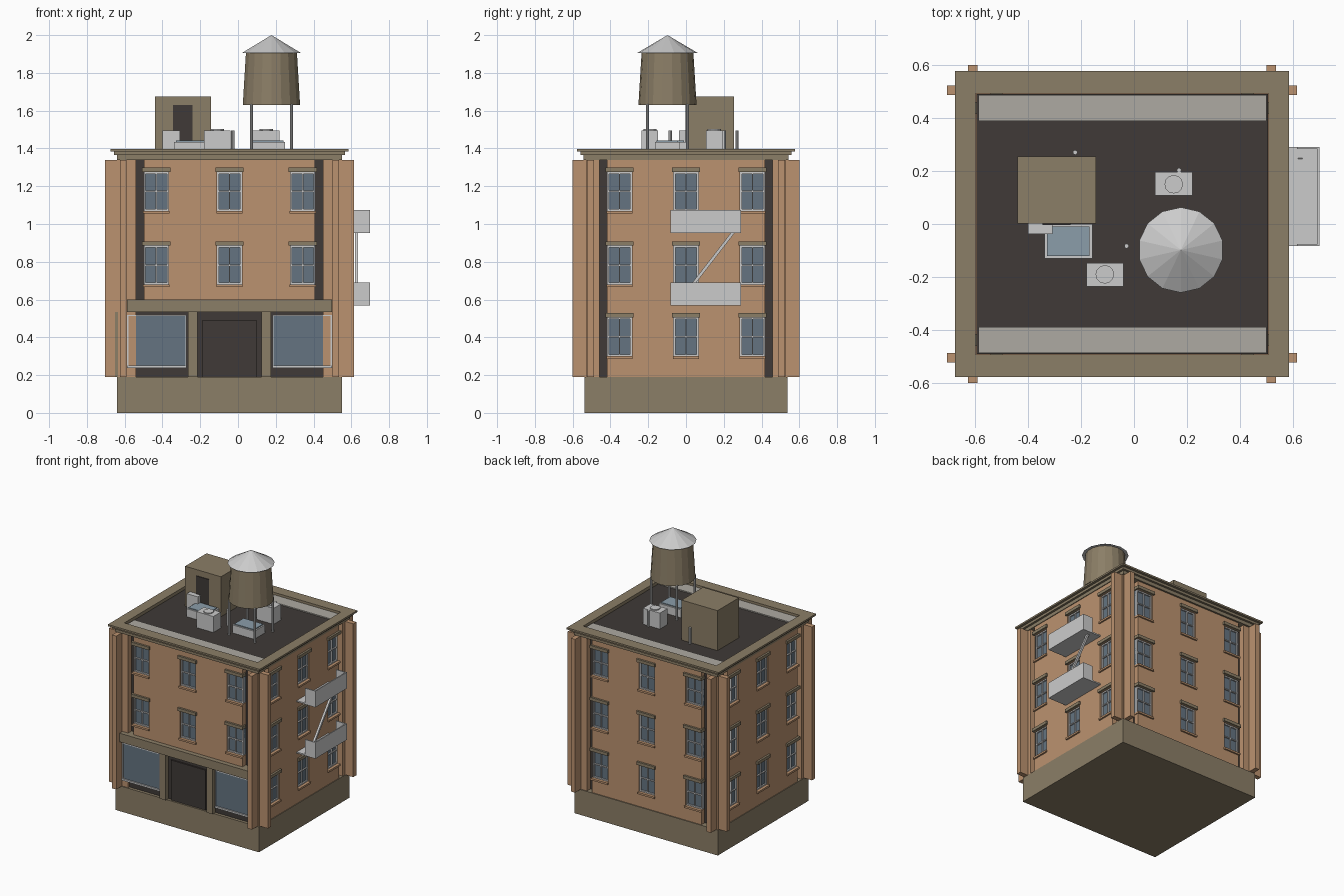
import bpy, bmesh, math
from mathutils import Matrix, Vector

if "Cube" in bpy.data.objects:
    bpy.data.objects.remove(bpy.data.objects["Cube"])

def mat(name, r, g, b):
    m = bpy.data.materials.new(name)
    m.diffuse_color = (r, g, b, 1)
    m.use_nodes = True
    m.node_tree.nodes["Principled BSDF"].inputs["Base Color"].default_value = m.diffuse_color
    return m

BRICK = mat("brick", 0.50, 0.29, 0.16)
STONE = mat("stone", 0.26, 0.21, 0.135)
DARK = mat("dark", 0.05, 0.042, 0.038)
GLASS = mat("glass", 0.13, 0.175, 0.22)
FRAME = mat("frame", 0.8, 0.8, 0.78)
GRAVEL = mat("gravel", 0.42, 0.40, 0.36)
SKY = mat("skylight_glass", 0.26, 0.34, 0.40)
CX = -0.045

def finish(name, bm, m):
    me = bpy.data.meshes.new(name)
    bm.to_mesh(me)
    bm.free()
    ob = bpy.data.objects.new(name, me)
    bpy.context.collection.objects.link(ob)
    if m:
        me.materials.append(m)
    return ob

def boxes(name, items, m=None, M=Matrix()):
    """One object from boxes given as (x0, x1, y0, y1, z0, z1)."""
    bm = bmesh.new()
    for x0, x1, y0, y1, z0, z1 in items:
        T = Matrix.Translation(((x0 + x1) / 2, (y0 + y1) / 2, (z0 + z1) / 2))
        bmesh.ops.create_cube(bm, size=1, matrix=M @ T @ Matrix.Diagonal((x1 - x0, y1 - y0, z1 - z0, 1)))
    return finish(name, bm, m)

def cones(name, items, m=None, n=16):
    """One object from cones given as (x, y, z0, z1, r0, r1)."""
    bm = bmesh.new()
    for x, y, z0, z1, r0, r1 in items:
        bmesh.ops.create_cone(bm, cap_ends=True, segments=n, radius1=r0, radius2=r1, depth=z1 - z0,
                              matrix=Matrix.Translation((x, y, (z0 + z1) / 2)))
    bmesh.ops.remove_doubles(bm, verts=bm.verts, dist=1e-5)
    return finish(name, bm, m)

def ring(x0, x1, y0, y1, z0, z1, wx, wy):
    return [(x0, x1, y0, y0 + wy, z0, z1), (x0, x1, y1 - wy, y1, z0, z1),
            (x0, x0 + wx, y0 + wy, y1 - wy, z0, z1), (x1 - wx, x1, y0 + wy, y1 - wy, z0, z1)]

# Plinth, dark core and roof deck
boxes("plinth", [(-0.64, 0.55, -0.537, 0.537, 0, 0.19)], STONE)
boxes("core", [(-0.595, 0.505, -0.49, 0.49, 0.19, 1.375)], DARK)

# Facades: local x runs along the wall, local -y points outwards
ROWS = [(0.30, 0.505), (0.68, 0.885), (1.07, 1.275)]
WW = 0.065

def facade(side, angle, half, dist, step, pier, rows):
    M = Matrix.Translation((CX, 0, 0)) @ Matrix.Rotation(angle, 4, 'Z')
    f, b = -dist, -dist + 0.05
    low = 0.19 if len(rows) == 3 else 0.56
    wall, frames, glass, lintels, sills = [], [], [], [], []
    for s in (-1, 1):
        # wall between windows, solid corner and projecting pier
        a, c = sorted((s * WW, s * (step - WW)))
        wall.append((a, c, f, b, low, 1.345))
        a, c = sorted((s * half, s * (step + WW + 0.042)))
        wall.append((a, c, f, b, 0.19, 1.345))
        a, c = sorted((s * pier, s * (pier + 0.036)))
        wall.append((a, c, f - 0.07, b, 0.19, 1.34))
    for u in (-step, 0, step):
        z = low
        for z0, z1 in rows:
            wall.append((u - WW, u + WW, f, b, z, z0))
            z = z1
            g = f + 0.02
            glass.append((u - WW, u + WW, g, b, z0, z1))
            for x0, x1, q0, q1 in ring(u - WW, u + WW, z0, z1, 0, 1, 0.009, 0.009) and [
                    (u - WW, u - WW + 0.009, z0, z1), (u + WW - 0.009, u + WW, z0, z1),
                    (u - WW, u + WW, z0, z0 + 0.009), (u - WW, u + WW, z1 - 0.009, z1),
                    (u - 0.003, u + 0.003, z0, z1),
                    (u - WW, u + WW, (z0 + z1) / 2 - 0.004, (z0 + z1) / 2 + 0.004)]:
                frames.append((x0, x1, g - 0.01, g + 0.005, q0, q1))
            lintels.append((u - 0.075, u + 0.075, f - 0.015, f + 0.03, z1, z1 + 0.023))
            sills.append((u - 0.07, u + 0.07, f - 0.012, f + 0.03, z0 - 0.014, z0))
        wall.append((u - WW, u + WW, f, b, z, 1.345))
    boxes(side + "_wall", wall, BRICK, M)
    boxes(side + "_window_frames", frames, FRAME, M)
    boxes(side + "_window_glass", glass, GLASS, M)
    boxes(side + "_lintels", lintels, STONE, M)
    boxes(side + "_sills", sills, BRICK, M)

facade("front", 0, 0.59, 0.53, 0.388, 0.545, ROWS[1:])
facade("back", math.pi, 0.59, 0.53, 0.388, 0.545, ROWS)
facade("right", math.pi / 2, 0.53, 0.59, 0.352, 0.487, ROWS)
facade("left", -math.pi / 2, 0.53, 0.59, 0.352, 0.487, ROWS)

# Storefront
boxes("shop_fascia", [(-0.587, 0.497, -0.565, -0.48, 0.535, 0.60)], STONE)
boxes("shop_back", [(-0.587, 0.497, -0.515, -0.48, 0.19, 0.535)], DARK)
boxes("shop_posts", [(-0.265, -0.215, -0.55, -0.48, 0.19, 0.535),
                     (0.125, 0.175, -0.55, -0.48, 0.19, 0.535),
                     (-0.65, -0.63, -0.53, -0.50, 0.19, 0.535)], STONE)
boxes("shop_door", [(-0.19, 0.10, -0.525, -0.50, 0.19, 0.49)], DARK)
boxes("shop_glass", [(x, x + 0.314, -0.53, -0.50, 0.24, 0.515) for x in (-0.587, 0.183)], GLASS)
trim = []
for x in (-0.587, 0.183):
    trim += [(x, x + 0.314, -0.54, -0.52, 0.237, 0.25), (x, x + 0.314, -0.535, -0.52, 0.512, 0.518),
             (x, x + 0.006, -0.535, -0.52, 0.24, 0.515), (x + 0.308, x + 0.314, -0.535, -0.52, 0.24, 0.515)]
boxes("shop_window_trim", trim, FRAME)

# Stepped cornice and gravel strips
corn = []
for o, z0, z1 in ((0.0, 1.34, 1.366), (0.016, 1.366, 1.384), (0.035, 1.384, 1.397)):
    corn += ring(-0.64 - o, 0.55 + o, -0.543 - o, 0.543 + o, z0, z1, 0.042 + o, 0.05 + o)
boxes("cornice", corn, STONE)
boxes("roof_strips", [(-0.587, 0.50, y, y + 0.097, 1.37, 1.383) for y in (-0.486, 0.389)], GRAVEL)

# Stair bulkhead
boxes("stair_bulkhead", [(-0.44, -0.143, 0.002, 0.255, 1.37, 1.675)], STONE)
boxes("bulkhead_door", [(-0.345, -0.24, -0.003, 0.01, 1.37, 1.63)], DARK)

# Water tank
TX, TY = 0.177, -0.098
cones("tank_barrel", [(TX, TY, 1.63, 1.908, 0.154, 0.137)], STONE, 18)
cones("tank_roof", [(TX, TY, 1.905, 2.0, 0.161, 0.0)], None, 14)
cones("tank_legs", [(TX + sx * 0.106, TY + sy * 0.106, 1.37, 1.635, 0.008, 0.008)
                    for sx in (-1, 1) for sy in (-1, 1)], None, 8)

# Skylights, air units and vent pipes
sk = [(-0.338, -0.157, -0.13, 0.0), (0.068, 0.25, -0.165, -0.035)]
boxes("skylight_curbs", [s + (1.37, 1.435) for s in sk])
boxes("skylight_panes", [(a + 0.01, b - 0.01, c + 0.01, d - 0.01, 1.43, 1.442) for a, b, c, d in sk], SKY)
boxes("air_units", [(0.08, 0.22, 0.107, 0.196, 1.37, 1.495), (-0.18, -0.04, -0.235, -0.147, 1.37, 1.495),
                    (-0.40, -0.308, -0.037, 0.05, 1.37, 1.495)])
cones("air_unit_fans", [(0.15, 0.15, 1.49, 1.502, 0.035, 0.035), (-0.11, -0.19, 1.49, 1.502, 0.035, 0.035)], None, 12)
cones("vent_pipes", [(x, y, 1.37, 1.495, 0.009, 0.009)
                     for x, y in ((-0.222, 0.27), (0.17, 0.203), (-0.028, -0.083))], None, 8)

# Fire escape: two balconies and a ladder
balc = []
for z in (0.568, 0.953):
    balc += [(0.545, 0.70, -0.083, 0.29, z, z + 0.01), (0.692, 0.70, -0.083, 0.29, z, z + 0.122)]
    balc += [(0.615, 0.70, y, y + 0.008, z, z + 0.122) for y in (-0.083, 0.282)]
boxes("fire_escape_balconies", balc)
a, b = Vector((0.627, -0.045, 0.575)), Vector((0.627, 0.253, 0.96))
M = Matrix.Translation((a + b) / 2) @ (b - a).to_track_quat('Z', 'Y').to_matrix().to_4x4()
L = (b - a).length / 2
boxes("fire_escape_ladder", [(-0.008, 0.008, -0.008, 0.008, -L, L)], None, M)
